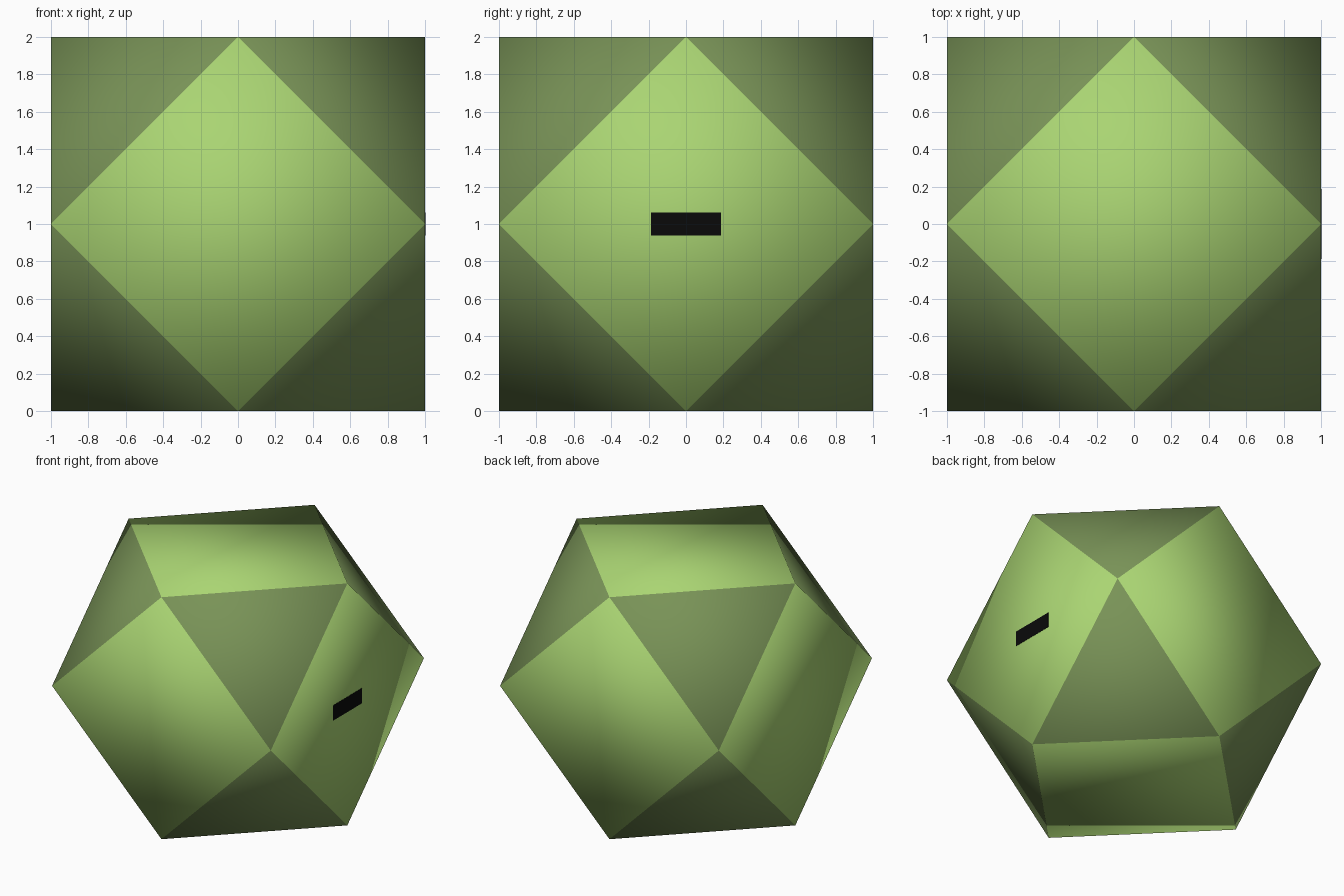
import bpy
import bmesh
from mathutils import Vector

if "Cube" in bpy.data.objects:
    bpy.data.objects.remove(bpy.data.objects["Cube"])


def make_material(name, rgb):
    mat = bpy.data.materials.new(name)
    mat.use_nodes = True
    color = (*rgb, 1.0)
    mat.diffuse_color = color
    mat.node_tree.nodes["Principled BSDF"].inputs["Base Color"].default_value = color
    return mat


def make_object(name, bm, materials):
    mesh = bpy.data.meshes.new(name)
    bm.to_mesh(mesh)
    bm.free()
    for mat in materials:
        mesh.materials.append(mat)
    obj = bpy.data.objects.new(name, mesh)
    bpy.context.collection.objects.link(obj)
    return obj


light_green = make_material("light green", (0.40, 0.66, 0.17))
dark_green = make_material("dark green", (0.19, 0.29, 0.095))
black = make_material("black", (0.003, 0.003, 0.003))

# Body: a cuboctahedron, whose corners are the edge midpoints of a cube
CENTER = Vector((0, 0, 1))
bm = bmesh.new()
for axis in range(3):
    for a in (-1, 1):
        for b in (-1, 1):
            corner = Vector((0, 0, 0))
            corner[(axis + 1) % 3] = a
            corner[(axis + 2) % 3] = b
            bm.verts.new(corner + CENTER)
bmesh.ops.convex_hull(bm, input=bm.verts[:])
bmesh.ops.dissolve_limit(bm, angle_limit=0.02, verts=bm.verts[:], edges=bm.edges[:])
bmesh.ops.recalc_face_normals(bm, faces=bm.faces[:])

# Square faces are light, triangular faces are dark, all softly shaded
for face in bm.faces:
    face.material_index = 0 if len(face.verts) == 4 else 1
    face.smooth = True
make_object("body", bm, [light_green, dark_green])

# Label: a thin dark plate on the left square face
bm = bmesh.new()
bmesh.ops.create_cube(bm, size=1)
bmesh.ops.scale(bm, vec=(0.004, 0.375, 0.125), verts=bm.verts[:])
bmesh.ops.translate(bm, vec=(1, 0, 1), verts=bm.verts[:])
make_object("label_plate", bm, [black])
